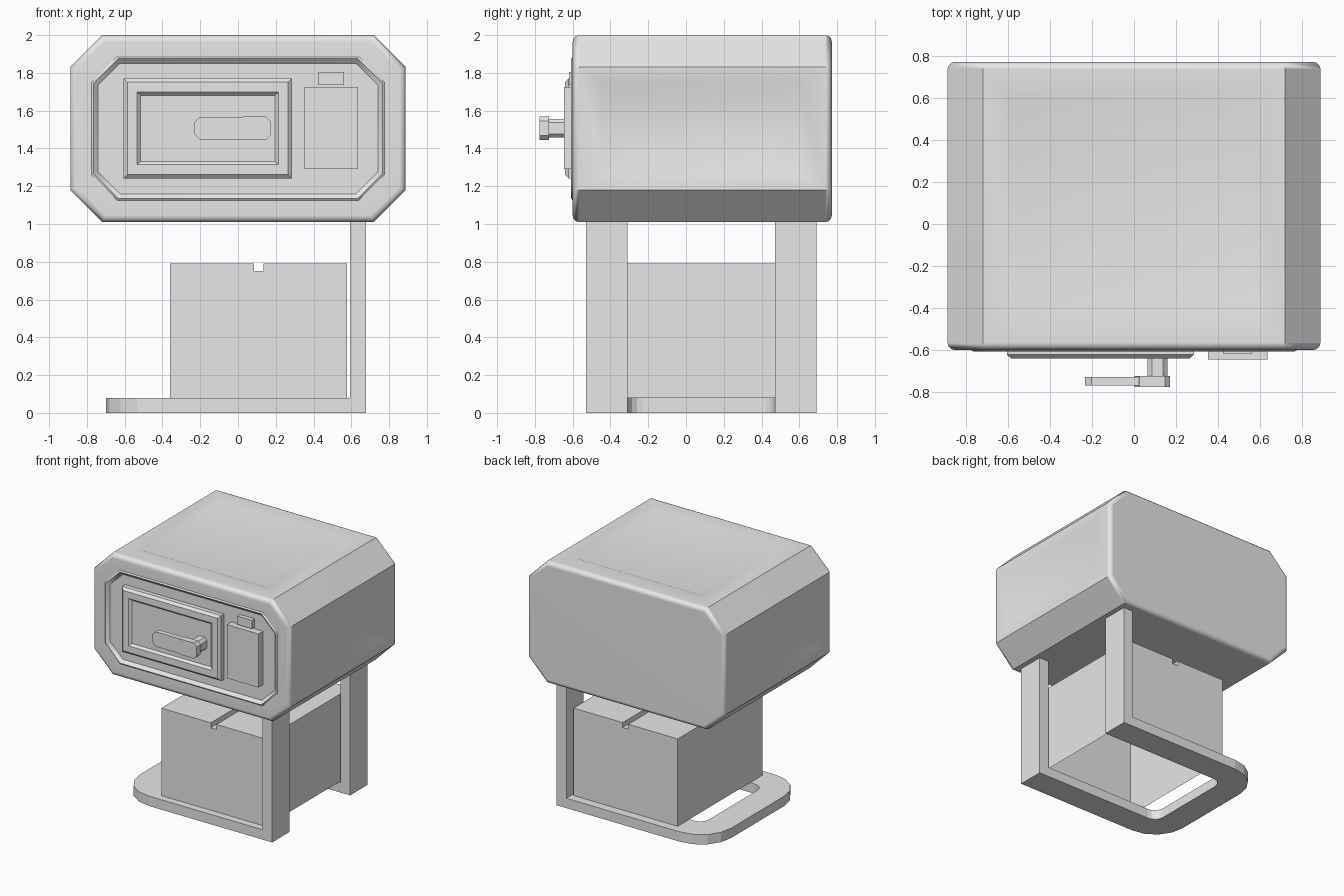
import bpy, bmesh, math
from mathutils import Vector

if "Cube" in bpy.data.objects:
    bpy.data.objects.remove(bpy.data.objects["Cube"])

grey = bpy.data.materials.new("light_grey")
grey.diffuse_color = (0.8, 0.8, 0.8, 1)
grey.use_nodes = True
grey.node_tree.nodes["Principled BSDF"].inputs["Base Color"].default_value = grey.diffuse_color


def finish(name, bm, smooth=None, recalc=True):
    if recalc:
        bmesh.ops.recalc_face_normals(bm, faces=bm.faces)
    me = bpy.data.meshes.new(name)
    bm.to_mesh(me)
    bm.free()
    ob = bpy.data.objects.new(name, me)
    bpy.context.collection.objects.link(ob)
    me.materials.append(grey)
    if smooth:
        bpy.ops.object.select_all(action='DESELECT')
        ob.select_set(True)
        bpy.context.view_layer.objects.active = ob
        bpy.ops.object.shade_smooth_by_angle(angle=math.radians(smooth))
        mod = ob.modifiers.new("weighted", 'WEIGHTED_NORMAL')
        mod.keep_sharp = True
    return ob


def outline(hw, hh, c):
    """Rectangle with corners cut by c (plain rectangle when c is 0)."""
    if c <= 0:
        return [(-hw, -hh), (hw, -hh), (hw, hh), (-hw, hh)]
    return [(-hw + c, -hh), (hw - c, -hh), (hw, -hh + c), (hw, hh - c),
            (hw - c, hh), (-hw + c, hh), (-hw, hh - c), (-hw, -hh + c)]


def loft(rings, cx, cz):
    """Join cut rectangles (half width, half height, cut, y), capping both ends."""
    bm = bmesh.new()
    loops = [[bm.verts.new((cx + x, y, cz + z)) for x, z in outline(hw, hh, c)]
             for hw, hh, c, y in rings]
    n = len(loops[0])
    for a, b in zip(loops, loops[1:]):
        for i in range(n):
            j = (i + 1) % n
            bm.faces.new((a[i], a[j], b[j], b[i]))
    bm.faces.new(loops[0])
    bm.faces.new(loops[-1])
    bmesh.ops.recalc_face_normals(bm, faces=bm.faces)
    return bm


def extrude(points, axis, start, end):
    """Extrude a flat profile along y (x, z points) or z (x, y points)."""
    bm = bmesh.new()

    def place(p, t):
        return (p[0], t, p[1]) if axis == 'y' else (p[0], p[1], t)
    a = [bm.verts.new(place(p, start)) for p in points]
    b = [bm.verts.new(place(p, end)) for p in points]
    for i in range(len(a)):
        j = (i + 1) % len(a)
        bm.faces.new((a[i], a[j], b[j], b[i]))
    bm.faces.new(a)
    bm.faces.new(b)
    return bm


def box(name, lo, hi):
    pts = [(lo[0], lo[1]), (hi[0], lo[1]), (hi[0], hi[1]), (lo[0], hi[1])]
    return finish(name, extrude(pts, 'z', lo[2], hi[2]))


def dent(bm, normal, steps):
    """Sink a panel: each step gives (lower corner, upper corner, depth)."""
    normal = Vector(normal)
    face = max((f for f in bm.faces if f.normal.dot(normal) > 0.99),
               key=lambda f: f.calc_area())
    plane = face.calc_center_median().dot(normal)
    for lo, hi, depth in steps:
        bmesh.ops.inset_individual(bm, faces=[face], thickness=0.02)
        mid = face.calc_center_median()
        for v in face.verts:
            for k in range(3):
                if abs(normal[k]) > 0.5:
                    v.co[k] = (plane - depth) * normal[k]
                else:
                    v.co[k] = hi[k] if v.co[k] > mid[k] else lo[k]
    bm.normal_update()


# Oven body: octagonal shell, rounded rims, raised lip and recessed front panel
HW, HH, CUT, R = 0.888, 0.495, 0.17, 0.035


def rim(y, sign, order):
    out = []
    for k in order:
        a = k * math.pi / 6
        d = R * (1 - math.cos(a))
        out.append((HW - d, HH - d, CUT - 0.586 * d, y + sign * R * (1 - math.sin(a))))
    return out


rings = [(0.71, 0.315, 0.10, -0.585), (0.74, 0.345, 0.115, -0.585),
         (0.765, 0.37, 0.13, -0.608), (0.775, 0.38, 0.135, -0.60)]
rings += rim(-0.60, 1, (3, 2, 1, 0)) + rim(0.772, -1, (0, 1, 2, 3))
body = loft(rings, 0, 1.505)
dent(body, (0, 0, 1), [((-0.57, -0.43, 0), (0.57, 0.60, 0), 0),
                       ((-0.42, -0.29, 0), (0.42, 0.46, 0), 0.05)])
for s in (-1, 1):
    dent(body, (s, 0, 0), [((0, -0.44, 1.26), (0, 0.60, 1.75), 0),
                           ((0, -0.30, 1.355), (0, 0.455, 1.66), 0.05)])
finish("oven_body", body, smooth=35)

# Door with bevelled frame and sunken centre
finish("oven_door", loft([(0.445, 0.265, 0, -0.58), (0.445, 0.265, 0, -0.622),
                          (0.425, 0.245, 0, -0.64), (0.375, 0.192, 0, -0.64),
                          (0.355, 0.175, 0, -0.622)], -0.16, 1.506))

# Door handle and stem
finish("door_handle", loft([(0.20, 0.06, 0.03, -0.728), (0.20, 0.06, 0.03, -0.77)],
                           -0.033, 1.507))
finish("handle_grip_end", loft([(0.085, 0.063, 0.025, -0.724), (0.085, 0.063, 0.025, -0.775)],
                               0.087, 1.507))
finish("handle_stem", loft([(0.047, 0.05, 0.02, -0.61), (0.047, 0.05, 0.02, -0.73)],
                           0.112, 1.507))

# Control panel and small display
box("control_panel", (0.352, -0.645, 1.29), (0.635, -0.58, 1.725))
box("small_display", (0.427, -0.62, 1.737), (0.56, -0.58, 1.805))

# U-shaped base plate, open on the right


def corner(cx, cy, r, a0, a1, n):
    return [(cx + r * math.cos(math.radians(a0 + (a1 - a0) * i / n)),
             cy + r * math.sin(math.radians(a0 + (a1 - a0) * i / n))) for i in range(n + 1)]


base = [(0.60, 0.69)] + corner(-0.43, 0.42, 0.27, 90, 180, 4)
base += corner(-0.43, -0.26, 0.27, 180, 270, 4) + [(0.60, -0.53), (0.60, -0.31)]
base += corner(-0.40, -0.23, 0.08, 270, 180, 4) + corner(-0.40, 0.39, 0.08, 180, 90, 4)
base += [(0.60, 0.47)]
finish("base_plate", extrude(base, 'z', 0, 0.08))

# Two legs carrying the oven
box("front_leg", (0.592, -0.53, 0), (0.678, -0.31, 1.03))
box("back_leg", (0.592, 0.47, 0), (0.678, 0.69, 1.03))

# Storage cover: open underneath, with a slot along the top
profile = [(-0.36, 0.08), (0.577, 0.08), (0.577, 0.79), (0.135, 0.79),
           (0.135, 0.75), (0.085, 0.75), (0.085, 0.79), (-0.36, 0.79)]
cover = extrude(profile, 'y', -0.47, 0.62)
bmesh.ops.recalc_face_normals(cover, faces=cover.faces)
under = [f for f in cover.faces if all(v.co.z < 0.1 for v in f.verts)]
bmesh.ops.delete(cover, geom=under, context='FACES_ONLY')
finish("storage_cover", cover, recalc=False)
